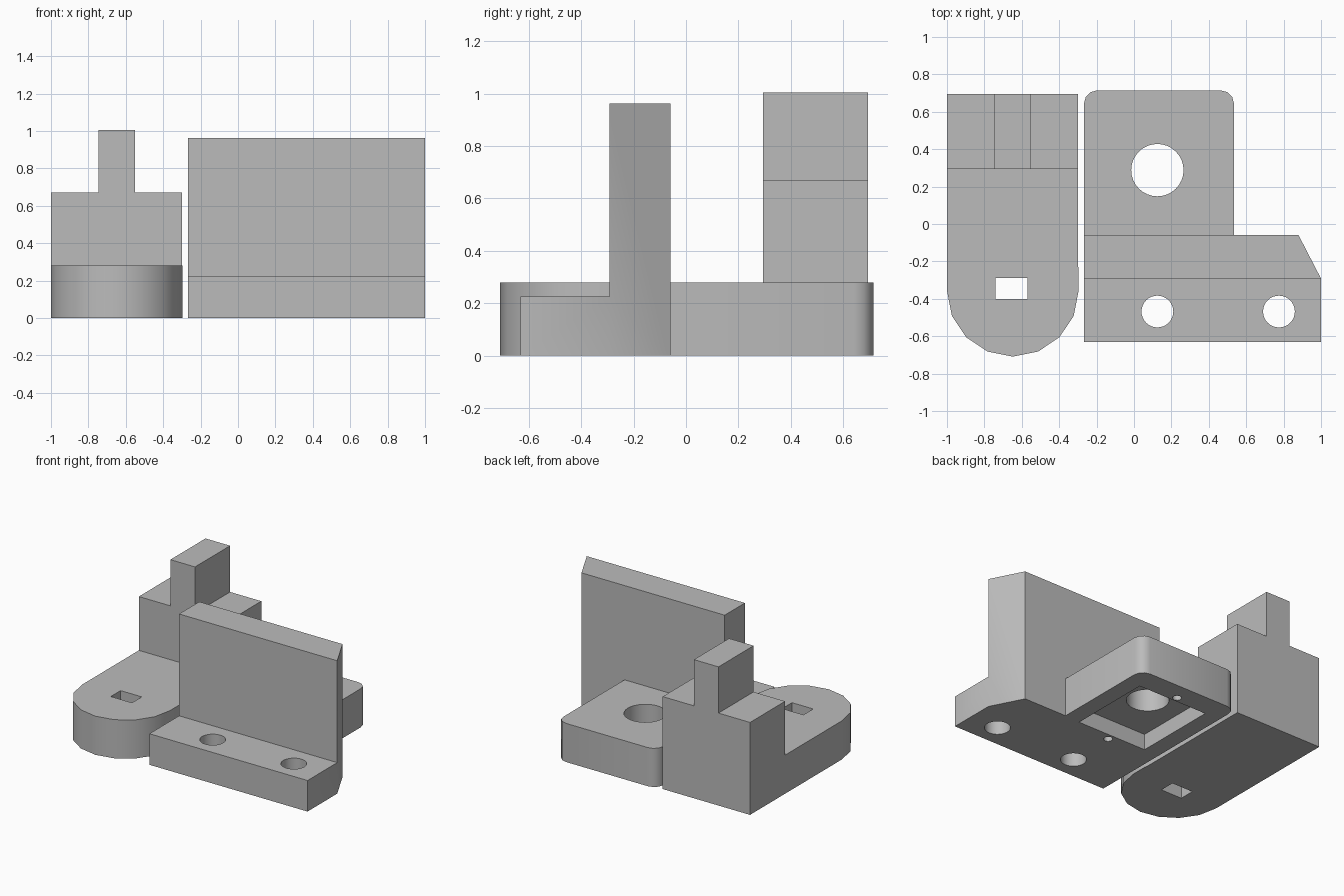
import bpy, bmesh, math
from mathutils import Vector

cube = bpy.data.objects.get("Cube")
if cube:
    bpy.data.objects.remove(cube, do_unlink=True)

grey = bpy.data.materials.new("plain grey")
grey.use_nodes = True
grey.diffuse_color = (0.5, 0.5, 0.5, 1)
grey.node_tree.nodes["Principled BSDF"].inputs["Base Color"].default_value = (0.5, 0.5, 0.5, 1)


def prism(name, outline, start, end, axis="Z"):
    """Extrude an (x, y) outline along z, or an (x, z) outline along y."""
    bm = bmesh.new()
    place = (lambda a, b: (a, b, start)) if axis == "Z" else (lambda a, b: (a, start, b))
    push = (0, 0, end - start) if axis == "Z" else (0, end - start, 0)
    face = bm.faces.new([bm.verts.new(place(a, b)) for a, b in outline])
    grown = bmesh.ops.extrude_face_region(bm, geom=[face])["geom"]
    bmesh.ops.translate(bm, vec=Vector(push), verts=[v for v in grown if isinstance(v, bmesh.types.BMVert)])
    bmesh.ops.recalc_face_normals(bm, faces=bm.faces)
    mesh = bpy.data.meshes.new(name)
    bm.to_mesh(mesh)
    bm.free()
    mesh.materials.append(grey)
    obj = bpy.data.objects.new(name, mesh)
    bpy.context.collection.objects.link(obj)
    return obj


def rect(x0, x1, y0, y1):
    return [(x0, y0), (x1, y0), (x1, y1), (x0, y1)]


def arc(cx, cy, r, first, last, steps):
    angles = [math.radians(first + (last - first) * i / steps) for i in range(steps + 1)]
    return [(cx + r * math.cos(a), cy + r * math.sin(a)) for a in angles]


def circle(cx, cy, r, sides=32):
    return arc(cx, cy, r, 0, 360, sides)[:-1]


def combine(target, other, operation):
    mod = target.modifiers.new(operation.title(), "BOOLEAN")
    mod.operation, mod.solver, mod.object = operation, "EXACT", other
    bpy.context.view_layer.objects.active = target
    bpy.ops.object.modifier_apply(modifier=mod.name)
    bpy.data.objects.remove(other, do_unlink=True)


def finish(obj):
    bpy.ops.object.select_all(action="DESELECT")
    obj.select_set(True)
    bpy.context.view_layer.objects.active = obj
    bpy.ops.object.shade_smooth_by_angle(angle=math.radians(35))


# Sliding block: round-nosed base, raised back block with a tab, and a slot
slider = prism("slider_block", [(-0.3, 0.695), (-1, 0.695)]
               + arc(-0.648, -0.357, 0.352, 180, 360, 8) + [(-0.296, -0.24), (-0.3, -0.22)], 0, 0.28)
tab_profile = [(-1, 0.1), (-0.3, 0.1), (-0.3, 0.67), (-0.55, 0.67),
               (-0.55, 1.005), (-0.747, 1.005), (-0.747, 0.67), (-1, 0.67)]
combine(slider, prism("back_block", tab_profile, 0.293, 0.695, "Y"), "UNION")
combine(slider, prism("slot_cutter", rect(-0.74, -0.57, -0.4, -0.288), -0.1, 0.5), "DIFFERENCE")
finish(slider)

# Angle bracket: upright wall with a clipped corner, front ledge and rear plate
clipped = [(-0.268, -0.292), (1, -0.292), (0.88, -0.06), (-0.268, -0.06)]
bracket = prism("wall_bracket", clipped, 0, 0.963)
ledge = rect(-0.268, 1, -0.632, -0.292)
combine(bracket, prism("front_ledge", ledge, 0, 0.225), "UNION")
plate = ([(-0.268, -0.15), (0.535, -0.15)] + arc(0.462, 0.642, 0.073, 0, 90, 3)
         + arc(-0.195, 0.642, 0.073, 90, 180, 3))
combine(bracket, prism("rear_plate", plate, 0, 0.28), "UNION")

# Large bore, ledge screw holes, underside pocket and its two pin holes
cuts = [(circle(0.125, 0.288, 0.14), 0.5),
        (circle(0.125, -0.468, 0.085), 0.5),
        (circle(0.775, -0.468, 0.085), 0.5),
        (rect(-0.147, 0.412, -0.068, 0.55), 0.115),
        (circle(0.125, 0.587, 0.03, 16), 0.15),
        (circle(0.125, -0.115, 0.03, 16), 0.15)]
for outline, top in cuts:
    combine(bracket, prism("hole_cutter", outline, -0.1, top), "DIFFERENCE")
finish(bracket)
